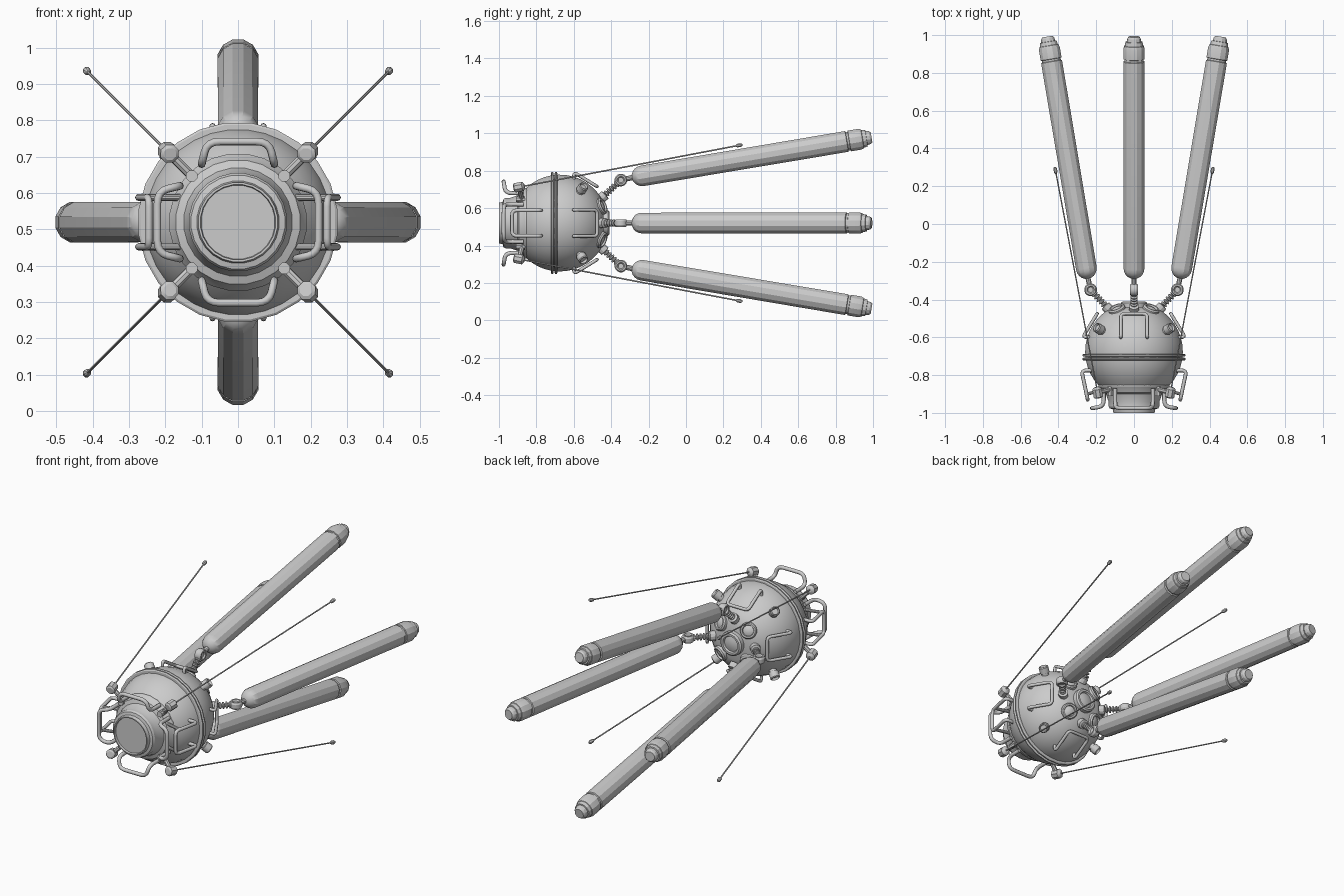
import bpy, bmesh
from math import sin, cos, pi, radians
from mathutils import Vector, Matrix

cube = bpy.data.objects.get("Cube")
if cube:
    bpy.data.objects.remove(cube, do_unlink=True)

grey = bpy.data.materials.new("light_grey")
grey.use_nodes = True
grey.diffuse_color = (0.6, 0.6, 0.6, 1)
grey.node_tree.nodes["Principled BSDF"].inputs["Base Color"].default_value = (0.6, 0.6, 0.6, 1)

MID_Z = 0.52        # height of the long axis
CENTRE_Y = -0.675   # centre of the round hull
R = 0.26
QUARTERS = [i * pi / 2 for i in range(4)]
DIAGONALS = [a + pi / 4 for a in QUARTERS]
Y = Vector((0, 1, 0))


def at(angle, r, y, side=0):
    """Point at radius r and depth y around the long axis, shifted sideways."""
    out = Vector((cos(angle), 0, sin(angle)))
    return out * r + Vector((-sin(angle), 0, cos(angle))) * side + Vector((0, y, MID_Z))


def finish(bm, name, smooth):
    bmesh.ops.recalc_face_normals(bm, faces=bm.faces)
    mesh = bpy.data.meshes.new(name)
    bm.to_mesh(mesh)
    bm.free()
    obj = bpy.data.objects.new(name, mesh)
    bpy.context.collection.objects.link(obj)
    mesh.materials.append(grey)
    if smooth:
        bpy.ops.object.select_all(action='DESELECT')
        obj.select_set(True)
        bpy.context.view_layer.objects.active = obj
        bpy.ops.object.shade_smooth_by_angle(angle=radians(smooth))
    return obj


def lathe(name, profile, origin, axis, sides=24, smooth=28):
    """Spin (distance, radius) pairs about an axis."""
    bm = bmesh.new()
    turn = axis.to_track_quat('Z', 'Y').to_matrix()
    rings = []
    for t, r in profile:
        n = sides if r > 0 else 1
        rings.append([bm.verts.new(origin + turn @ Vector((
            r * cos(2 * pi * (i + 0.5) / sides), r * sin(2 * pi * (i + 0.5) / sides), t))) for i in range(n)])
    for a, b in zip(rings, rings[1:]):
        for i in range(sides):
            j = (i + 1) % sides
            face = list(dict.fromkeys([a[i % len(a)], a[j % len(a)], b[j % len(b)], b[i % len(b)]]))
            if len(face) > 2:
                bm.faces.new(face)
    for ring in (rings[0], rings[-1]):
        if len(ring) > 1:
            bm.faces.new(ring)
    return finish(bm, name, smooth)


def rod(name, a, b, r, sides=10):
    d = b - a
    return lathe(name, [(0, r), (d.length, r)], a, d, sides)


def tube(name, points, r, bend=0.03):
    """Bent pipe with rounded corners."""
    path = [points[0]]
    for p, q, s in zip(points, points[1:], points[2:]):
        a = q + (p - q).normalized() * min(bend, (p - q).length * 0.45)
        b = q + (s - q).normalized() * min(bend, (s - q).length * 0.45)
        path += [a.lerp(q, k).lerp(q.lerp(b, k), k) for k in (0, 0.25, 0.5, 0.75, 1)]
    path.append(points[-1])
    curve = bpy.data.curves.new(name, 'CURVE')
    curve.dimensions = '3D'
    curve.bevel_depth, curve.bevel_resolution, curve.use_fill_caps = r, 2, True
    spline = curve.splines.new('POLY')
    spline.points.add(len(path) - 1)
    for point, co in zip(spline.points, path):
        point.co = (*co, 1)
    temp = bpy.data.objects.new(name, curve)
    bpy.context.collection.objects.link(temp)
    bm = bmesh.new()
    bm.from_mesh(temp.evaluated_get(bpy.context.evaluated_depsgraph_get()).to_mesh())
    bpy.data.objects.remove(temp, do_unlink=True)
    return finish(bm, name, 50)


# Round hull, cut flat at both ends
arc = [radians(46 + i * 8.6) for i in range(11)]
hull = [(-R * cos(a), R * sin(a)) for a in arc]
hull += [(R * cos(b), R * sin(b)) for b in (radians(40), radians(33))] + [(0.235, 0.1)]
lathe("hull", hull, Vector((0, CENTRE_Y, MID_Z)), Y, 32, 35)

# Double seam flange around the hull
for y in (-0.722, -0.702):
    lathe("seam_flange", [(0, 0.25), (0, 0.27), (0.004, 0.276), (0.01, 0.276), (0.014, 0.27), (0.014, 0.25)],
          Vector((0, y, MID_Z)), Y, 24)

# Stepped docking drum with a recessed front disc
drum = [(0.012, 0), (0.012, 0.102), (0, 0.104), (0, 0.11), (0.02, 0.114), (0.024, 0.13), (0.035, 0.136),
        (0.06, 0.136), (0.1, 0.15), (0.108, 0.172), (0.125, 0.18), (0.14, 0.19), (0.16, 0.19)]
lathe("docking_drum", drum, Vector((0, -1, MID_Z)), Y, 24)


def porthole(name, origin, axis, r):
    lathe(name, [(-0.03, r * 1.15), (0.008, r * 1.15), (0.016, r), (0.016, r * 0.8), (0.006, r * 0.72),
                 (0.012, r * 0.4), (0.014, 0)], origin, axis, 20)


porthole("rear_porthole", Vector((0, -0.425, MID_Z)), Y, 0.06)

for a in QUARTERS:
    # Long boom with a rounded root and stepped end cap
    tilt = radians(9.55)
    root = at(a, 0.243, -0.29)
    axis = at(a, sin(tilt), cos(tilt)) - at(a, 0, 0)
    boom = [(0.057 * (1 - cos(k * pi / 10)), 0.057 * sin(k * pi / 10)) for k in range(6)]
    boom += [(1.165, 0.058), (1.168, 0.052), (1.178, 0.052), (1.18, 0.058), (1.235, 0.058), (1.25, 0.053),
             (1.252, 0.05), (1.272, 0.046), (1.273, 0.039), (1.29, 0.036), (1.3, 0.028), (1.3, 0)]
    lathe("boom", boom, root, axis, 12, 25)

    # Ribbed strut, ring joint and boom neck
    base, eye = at(a, 0.13, -0.455), at(a, 0.23, -0.348)
    reach = (eye - base).length
    ribs = [(0, 0.028), (0.03, 0.028)]
    for k in range(5):
        t = 0.035 + k * 0.018
        ribs += [(t, 0.01), (t + 0.004, 0.019), (t + 0.01, 0.019), (t + 0.014, 0.01)]
    lathe("ribbed_strut", ribs + [(reach - 0.02, 0.01)], base, eye - base, 12)
    side = at(a, 0, 0, 1) - at(a, 0, 0)
    lathe("joint_ring", [(-0.012, 0.014), (-0.02, 0.02), (-0.02, 0.028), (-0.01, 0.034), (0.01, 0.034),
                         (0.02, 0.028), (0.02, 0.02), (0.012, 0.014)], eye, side, 16)
    rod("boom_neck", eye + (root - eye) * 0.4, root + axis * 0.01, 0.014)

    # Wide front handle
    half = [(0.16, -0.87, 0.1), (0.16, -0.965, 0.1), (0.222, -0.975, 0.085)]
    left = [at(a, r, y, s) for r, y, s in half]
    right = [at(a, r, y, -s) for r, y, s in reversed(half)]
    tube("front_handle", left + right, 0.011, 0.035)

    # Rear frame following the hull
    loop = [(0.23, -0.6, 0), (0.27, -0.6, 0), (0.272, -0.6, 0.07), (0.195, -0.475, 0.07)]
    left = [at(a, r, y, s) for r, y, s in loop[2:]]
    right = [at(a, r, y, -s) for r, y, s in reversed(loop[2:])]
    tube("rear_frame", [at(a, 0.2, -0.6, 0.07)] + left + right + [at(a, 0.2, -0.6, -0.07)], 0.009, 0.022)

for a in (0, pi):
    # Side frame ahead of the seam
    arm = [(0.22, -0.775), (0.278, -0.775), (0.245, -0.93)]
    left = [at(a, r, y, 0.068) for r, y in arm]
    right = [at(a, r, y, -0.068) for r, y in reversed(arm)]
    tube("side_frame", left + right, 0.01, 0.025)
    for s in (-0.068, 0.068):
        rod("side_frame_foot", at(a, 0.15, -0.875, s), at(a, 0.248, -0.9, s), 0.009)

for a in DIAGONALS:
    # Whip antenna with its mount and tip
    mount, tip = at(a, 0.272, -0.893), at(a, 0.591, 0.295)
    d = (tip - mount).normalized()
    rod("antenna", mount, tip, 0.004, 6)
    lathe("antenna_tip", [(-0.03, 0.004), (-0.022, 0.01), (-0.004, 0.011), (0.006, 0.006)], tip, d, 8)
    rod("antenna_bracket", at(a, 0.17, -0.875), mount, 0.013, 8)
    lathe("antenna_mount", [(-0.028, 0.018), (-0.022, 0.027), (0.02, 0.027), (0.03, 0.012)], mount, d, 8)
    rod("bracket_foot", at(a, 0.18, -0.86), at(a, 0.18, -0.91), 0.017, 8)

    # Rear portholes and nozzles pointing away from the hull centre
    hub = Vector((0, CENTRE_Y, MID_Z))
    out = (at(a, 0.125, -0.455) - hub).normalized()
    porthole("diagonal_porthole", hub + out * 0.255, out, 0.04)
    out = (at(a, 0.24, -0.565) - hub).normalized()
    lathe("nozzle", [(0.23, 0.02), (0.27, 0.02), (0.272, 0.027), (0.305, 0.027), (0.31, 0.022), (0.298, 0.018),
                     (0.298, 0)], hub, out, 14)
